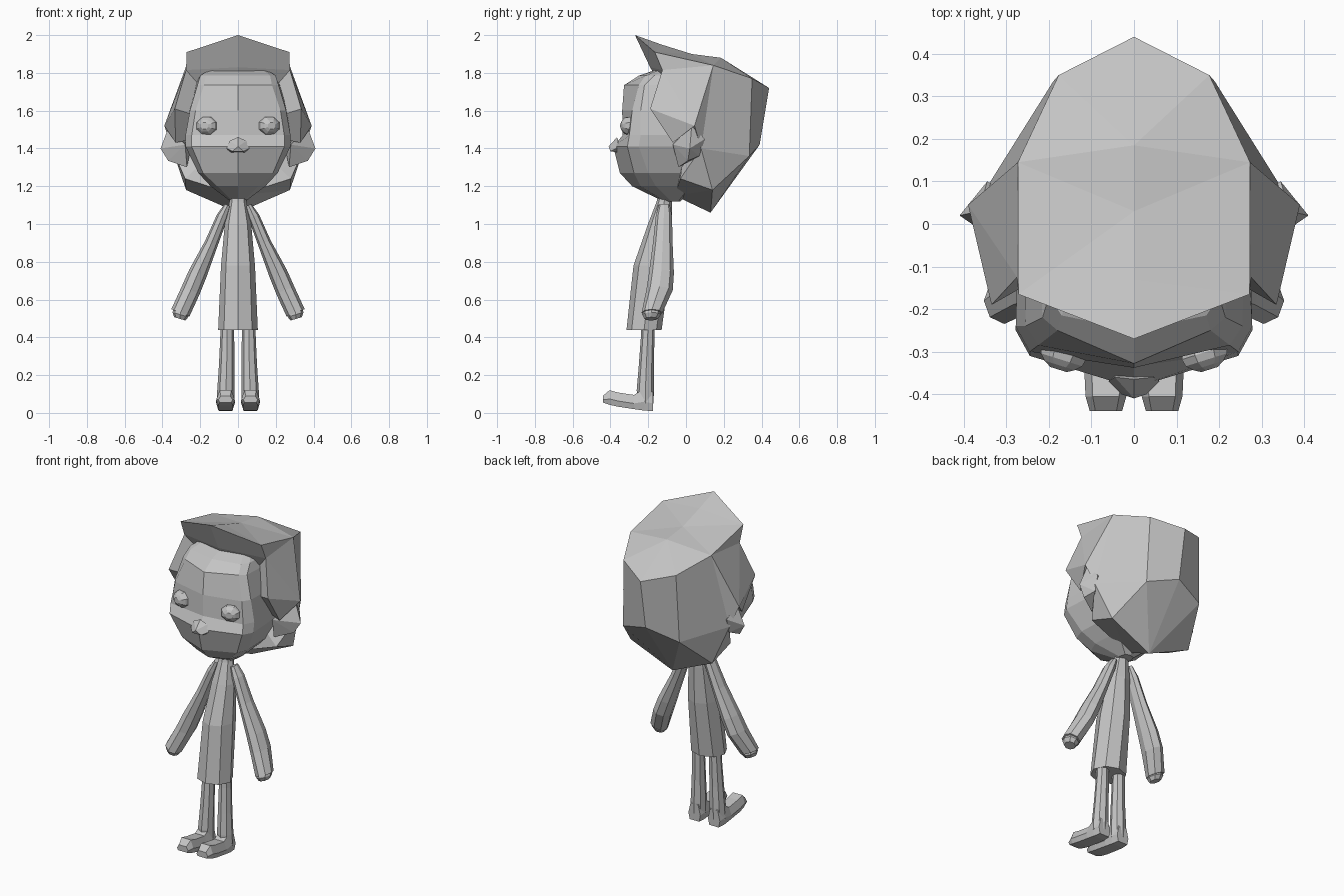
import bpy, bmesh, math
from mathutils import Vector

grey = bpy.data.materials.new("plain grey")
grey.diffuse_color = (0.55, 0.55, 0.55, 1)


def make(name, verts, faces, mirror=False):
    bm = bmesh.new()
    vs = [bm.verts.new(v) for v in verts]
    for f in faces:
        bm.faces.new([vs[i] for i in f])
    if mirror:
        dup = bmesh.ops.duplicate(bm, geom=bm.verts[:] + bm.edges[:] + bm.faces[:])
        for v in dup["geom"]:
            if isinstance(v, bmesh.types.BMVert):
                v.co.x *= -1
        bmesh.ops.remove_doubles(bm, verts=bm.verts[:], dist=0.0005)
    bmesh.ops.recalc_face_normals(bm, faces=bm.faces[:])
    me = bpy.data.meshes.new(name)
    bm.to_mesh(me)
    bm.free()
    me.materials.append(grey)
    ob = bpy.data.objects.new(name, me)
    bpy.context.collection.objects.link(ob)
    return ob


def loft(name, rings):
    """Join rings of equal point count and cap both ends."""
    n = len(rings[0])
    faces = [(r * n + i, r * n + (i + 1) % n, (r + 1) * n + (i + 1) % n, (r + 1) * n + i)
             for r in range(len(rings) - 1) for i in range(n)]
    faces += [tuple(range(n)), tuple(range((len(rings) - 1) * n, len(rings) * n))]
    return make(name, [p for r in rings for p in r], faces)


def oval(c, rx, ry, n=8, tilt=(0, 0), turn=0.0):
    """Ring round c; tilt raises z per unit of x and y."""
    pts = []
    for k in range(n):
        a = 2 * math.pi * k / n + turn
        dx, dy = rx * math.cos(a), ry * math.sin(a)
        pts.append((c[0] + dx, c[1] + dy, c[2] + dx * tilt[0] + dy * tilt[1]))
    return pts


def hull(name, pts):
    bm = bmesh.new()
    for p in pts:
        bm.verts.new(p)
    bmesh.ops.convex_hull(bm, input=bm.verts[:])
    me = bpy.data.meshes.new(name)
    bm.to_mesh(me)
    bm.free()
    me.materials.append(grey)
    bpy.context.collection.objects.link(bpy.data.objects.new(name, me))


# Torso: tapering tunic with a narrow neck
loft("torso", [oval((0, y, z), rx, ry) for y, z, rx, ry in (
    (-.222, .44, .105, .093), (-.18, .78, .09, .098), (-.138, 1.0, .07, .063),
    (-.115, 1.12, .045, .04), (-.1, 1.2, .04, .035))])

# Head: half rings (x, y) from the front centre to the back centre
levels = [
    (1.12, ((0, -.12), (.03, -.11), (.04, -.08), (.03, -.04), (0, -.03))),
    (1.20, ((0, -.285), (.11, -.24), (.145, -.16), (.13, .02), (0, .06))),
    (1.27, ((0, -.35), (.185, -.275), (.21, -.2), (.2, .06), (0, .12))),
    (1.41, ((0, -.385), (.245, -.31), (.278, -.25), (.26, .06), (0, .15))),
    (1.47, ((0, -.335), (.245, -.30), (.278, -.24), (.27, .06), (0, .15))),
    (1.60, ((0, -.338), (.225, -.285), (.255, -.24), (.26, .06), (0, .15))),
    (1.735, ((0, -.328), (.18, -.25), (.215, -.22), (.23, .06), (0, .15))),
    (1.785, ((0, -.25), (.17, -.215), (.2, -.17), (.2, .06), (0, .15))),
    (1.82, ((0, -.15), (.13, -.13), (.15, -.1), (.15, .05), (0, .1))),
]
loft("head", [[(x, y, z) for x, y in h] + [(-x, y, z) for x, y in h[-2:0:-1]]
              for z, h in levels])

# Hair: half shell, mirrored
hair = [
    (0, -.27, 2.0), (.272, -.165, 1.91), (.273, .145, 1.84), (.177, .35, 1.77), (0, .44, 1.72),
    (0, .03, 1.9), (0, .185, 1.88),                                   # 5-6 crown ridge
    (0, -.19, 1.83), (.275, -.125, 1.815),                            # 7-8 fringe underside
    (.335, -.19, 1.61), (.39, .045, 1.52), (.19, .335, 1.36), (0, .39, 1.42),
    (.33, -.07, 1.43), (.28, -.03, 1.24), (.275, .14, 1.18), (0, .13, 1.06),
    (0, -.06, 1.15), (0, 0, 1.5), (.35, .08, 1.4), (0, -.13, 1.95)]
make("hair", hair, [
    (0, 1, 20), (20, 1, 5), (5, 1, 2), (5, 2, 6), (6, 2, 3), (6, 3, 4),
    (0, 7, 8, 1), (1, 8, 2), (8, 10, 2), (8, 9, 10),
    (2, 10, 19), (2, 19, 11, 3), (3, 11, 12, 4),
    (9, 13, 10), (14, 15, 19), (15, 11, 19),
    (12, 11, 16), (11, 15, 16), (14, 17, 15), (15, 17, 16),
    (7, 18, 8), (8, 18, 9), (9, 18, 13), (13, 18, 10), (10, 18, 19), (19, 18, 14),
    (14, 18, 17)], mirror=True)

# Nose
hull("nose", [(0, -.41, 1.41), (.03, -.40, 1.385), (-.03, -.40, 1.385), (.06, -.37, 1.40),
              (-.06, -.37, 1.40), (0, -.365, 1.46), (.045, -.36, 1.44), (-.045, -.36, 1.44),
              (.04, -.34, 1.375), (-.04, -.34, 1.375)])

for s, side in ((1, "right"), (-1, "left")):
    # Ear
    hull(side + "_ear", [(s * x, y, z) for x, y, z in (
        (.41, .02, 1.40), (.365, .03, 1.52), (.345, .10, 1.45), (.34, .07, 1.36),
        (.37, .01, 1.335), (.27, -.04, 1.30), (.28, -.07, 1.42), (.25, .05, 1.4))])

    # Eye: ball inside a flared socket ring
    d = Vector((s * .3, -.954, 0))
    u = Vector((.954, s * .3, 0))
    c = Vector((s * .165, -.302, 1.52))
    def disc(depth, r):
        return [c + d * depth + u * (r * math.cos(a)) + Vector((0, 0, r * math.sin(a) * .85))
                for a in (math.pi * k / 4 + math.pi / 8 for k in range(8))]
    loft(side + "_eye", [disc(-.03, .045), disc(.0, .06), disc(.018, .055),
                         disc(.032, .04), disc(.042, .022)])

    # Arm: sleeve bowing outwards, with a small hand
    loft(side + "_arm", [oval((s * x, y, z), rx, ry, 8, (s * t, 0)) for x, y, z, rx, ry, t in (
        (.055, -.115, 1.10, .016, .03, .4), (.083, -.117, 1.04, .028, .043, .4),
        (.14, -.123, .9, .033, .052, .4), (.212, -.13, .74, .046, .066, .4),
        (.25, -.14, .65, .048, .07, .4), (.305, -.18, .53, .048, .055, .4))])
    loft(side + "_hand", [oval((s * x, y, z), rx, ry, 8, (s * .3, 0)) for x, y, z, rx, ry in (
        (.3, -.18, .56, .035, .04), (.305, -.182, .52, .042, .05),
        (.308, -.185, .498, .03, .035))])

    # Leg
    loft(side + "_leg", [oval((s * x, y, z), rx, ry, 8) for x, y, z, rx, ry in (
        (.057, -.2, .52, .036, .034), (.057, -.203, .4, .037, .036),
        (.06, -.21, .25, .041, .04), (.064, -.215, .12, .046, .046),
        (.066, -.215, .05, .048, .042))])

    # Shoe: cross-sections from heel to toe
    def sole(y, w, lo, hi):
        m = lo + (hi - lo) * .4
        return [(s * (.066 + x), y, z) for x, z in (
            (-w * .8, lo), (w * .8, lo), (w, m), (w * .65, hi), (-w * .65, hi), (-w, m))]
    loft(side + "_shoe", [sole(*p) for p in (
        (-.175, .04, .01, .11), (-.22, .047, .012, .13), (-.275, .049, .02, .095),
        (-.36, .05, .033, .108), (-.405, .048, .043, .12), (-.44, .038, .055, .09))])
